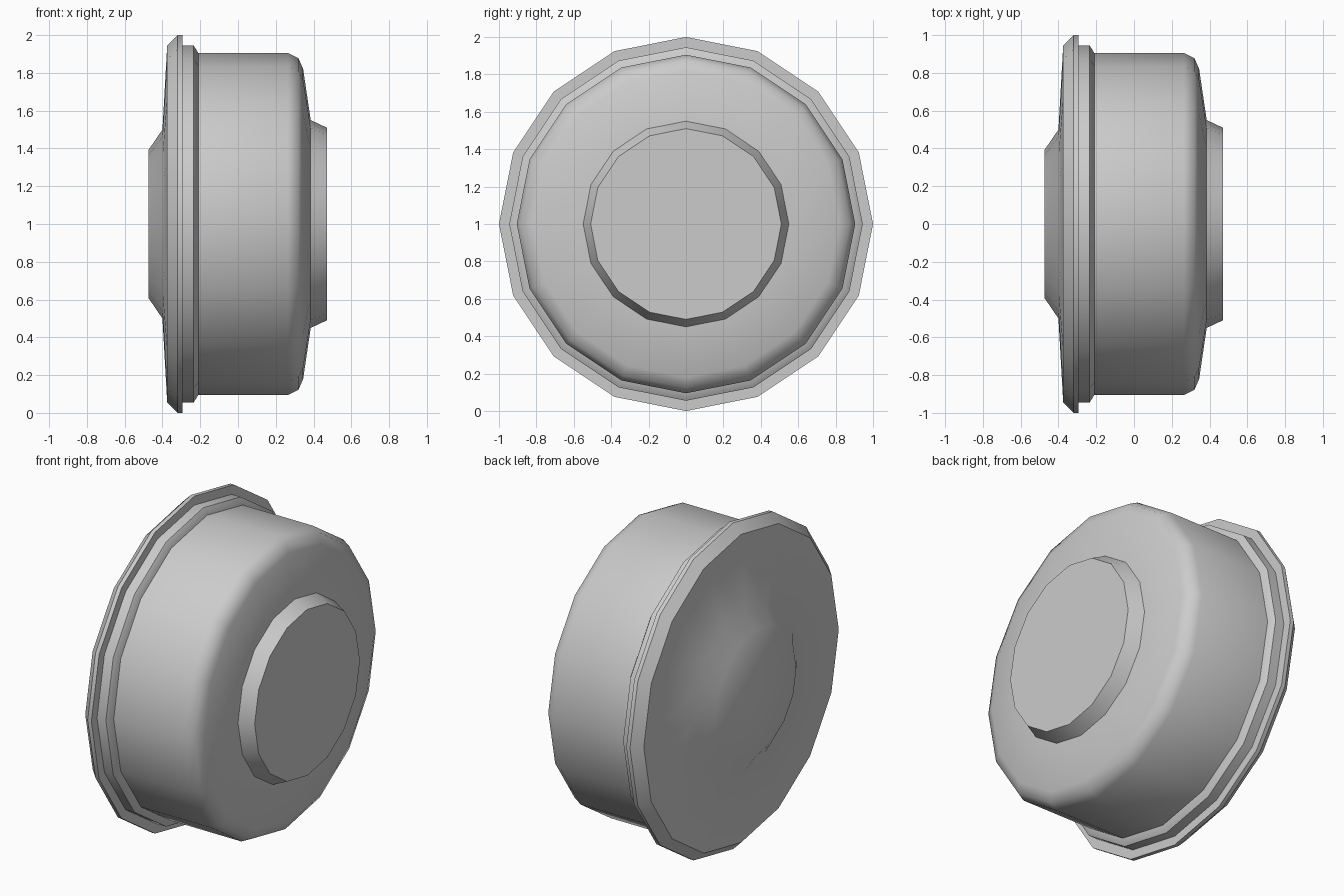
import bpy
import bmesh
from math import sin, cos, pi, radians

SIDES = 16
AXIS_HEIGHT = 1.0

cube = bpy.data.objects.get("Cube")
if cube:
    bpy.data.objects.remove(cube, do_unlink=True)

grey = bpy.data.materials.new("plain_grey")
grey.use_nodes = True
grey.diffuse_color = (0.6, 0.6, 0.6, 1)
grey.node_tree.nodes["Principled BSDF"].inputs["Base Color"].default_value = grey.diffuse_color


def turned_part(name, profile):
    """Revolve (x, radius) points about the horizontal axis and cap both ends."""
    bm = bmesh.new()
    angles = [2 * pi * i / SIDES for i in range(SIDES)]
    rings = [[bm.verts.new((x, r * sin(a), r * cos(a))) for a in angles]
             for x, r in profile]
    for a, b in zip(rings, rings[1:]):
        for i in range(SIDES):
            j = (i + 1) % SIDES
            bm.faces.new((a[i], a[j], b[j], b[i]))
    bm.faces.new(rings[0])
    bm.faces.new(rings[-1])
    bmesh.ops.recalc_face_normals(bm, faces=bm.faces[:])
    mesh = bpy.data.meshes.new(name)
    bm.to_mesh(mesh)
    bm.free()
    mesh.materials.append(grey)
    obj = bpy.data.objects.new(name, mesh)
    obj.location.z = AXIS_HEIGHT
    bpy.context.collection.objects.link(obj)
    bpy.ops.object.select_all(action='DESELECT')
    obj.select_set(True)
    bpy.context.view_layer.objects.active = obj
    bpy.ops.object.shade_smooth_by_angle(angle=radians(41))
    return obj


# Flange with a domed outer face and a stepped inner edge
turned_part("flange", [(-0.475, 0.39), (-0.40, 0.50), (-0.375, 0.945),
                       (-0.32, 1.0), (-0.295, 1.0), (-0.295, 0.945),
                       (-0.235, 0.945), (-0.21, 0.905)])

# Drum with a rounded shoulder and gently sloped end
turned_part("drum", [(-0.21, 0.905), (0.265, 0.905), (0.32, 0.878),
                     (0.345, 0.82), (0.385, 0.55)])

# Raised tapered hub on the drum end
turned_part("hub", [(0.385, 0.55), (0.47, 0.51)])
